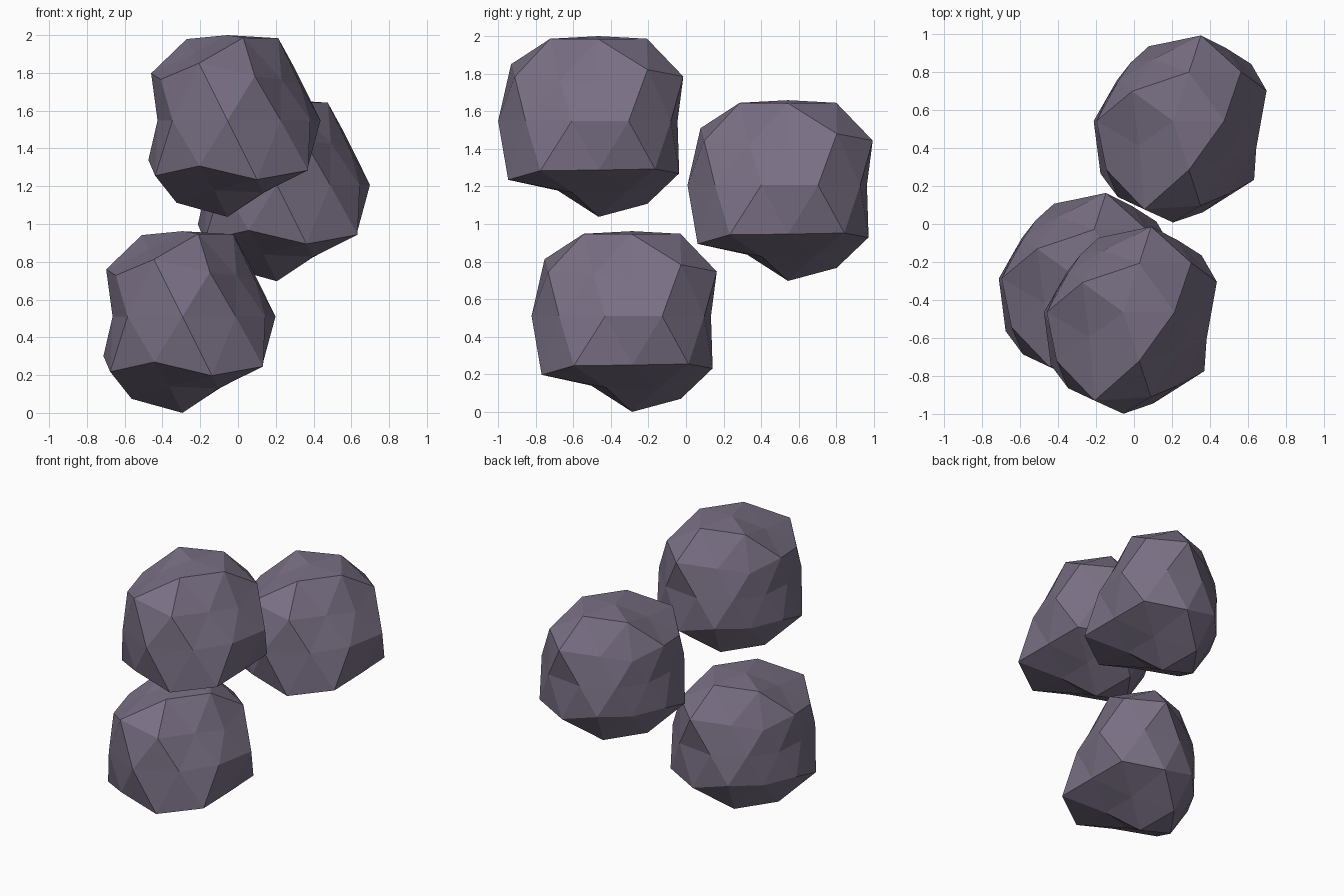
import bpy
import bmesh
import math

cube = bpy.data.objects.get("Cube")
if cube:
    bpy.data.objects.remove(cube, do_unlink=True)

# Stone colour
stone = bpy.data.materials.new("purple_grey_stone")
stone.use_nodes = True
colour = (0.19, 0.16, 0.23, 1.0)
stone.diffuse_color = colour
shader = stone.node_tree.nodes["Principled BSDF"]
shader.inputs["Base Color"].default_value = colour
shader.inputs["Roughness"].default_value = 0.9

# Chipped shape: (height on the unit sphere, first azimuth, radii going round)
RINGS = [
    (-1.0, 0, [.51]),
    (-.85, 36, [.45, .518, .512, .435, .448]),
    (-.53, 0, [.496, .53, .43, .556, .595]),
    (-.45, 36, [.57, .463, .468, .538, .59]),
    (0.0, 18, [.518, .475, .42, .38, .37, .389, .495, .535, .48, .461]),
    (.45, 0, [.43, .53, .40, .487, .525]),
    (.53, 36, [.52, .40, .475, .576, .415]),
    (.85, 0, [.512, .515, .507, .42, .515]),
    (1.0, 0, [.452]),
]


def chipped_radius(direction):
    """Radius of the stone along one direction of the icosphere."""
    _, start, radii = min(RINGS, key=lambda ring: abs(ring[0] - direction.z))
    azimuth = math.degrees(math.atan2(direction.y, direction.x))
    step = round((azimuth - start) * len(radii) / 360)
    return radii[step % len(radii)]


# One faceted boulder mesh, shared by all three stones
bm = bmesh.new()
bmesh.ops.create_icosphere(bm, subdivisions=2, radius=1)
for vert in bm.verts:
    direction = vert.co.normalized()
    vert.co = direction * chipped_radius(direction)
for face in bm.faces:
    face.smooth = False
bmesh.ops.recalc_face_normals(bm, faces=bm.faces)
boulder = bpy.data.meshes.new("boulder")
bm.to_mesh(boulder)
bm.free()
boulder.materials.append(stone)

# Stacked stones
PLACES = {
    "lower_boulder": (-.294, -.287, .51),
    "upper_boulder": (-.056, -.465, 1.548),
    "rear_boulder": (.206, .543, 1.207),
}
for name, place in PLACES.items():
    obj = bpy.data.objects.new(name, boulder)
    obj.location = place
    bpy.context.collection.objects.link(obj)
